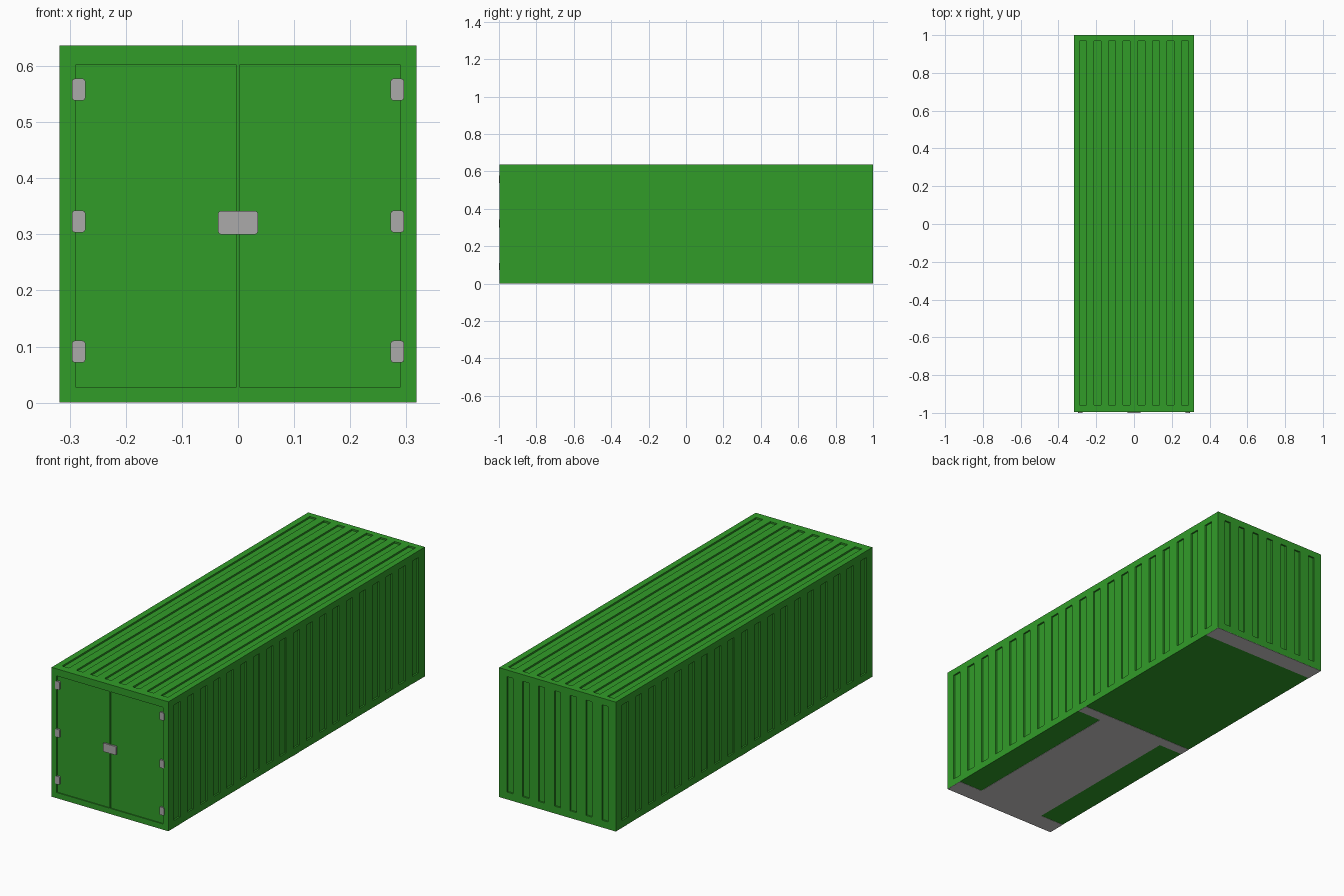
import bpy, bmesh
from mathutils import Vector

if "Cube" in bpy.data.objects:
    bpy.data.objects.remove(bpy.data.objects["Cube"])


def material(name, rgb):
    m = bpy.data.materials.new(name)
    m.diffuse_color = (*rgb, 1)
    m.use_nodes = True
    m.node_tree.nodes["Principled BSDF"].inputs["Base Color"].default_value = m.diffuse_color
    return m


GREEN = material("container green", (0.031, 0.335, 0.022))
STEEL = material("steel grey", (0.41, 0.40, 0.40))
FLOOR = material("underside grey", (0.62, 0.60, 0.60))


def boxes(name, spans, mat, round_off=0):
    """Boxes given as (x0, x1, y0, y1, z0, z1); round_off cuts the corners seen from the front."""
    bm = bmesh.new()
    for x0, x1, y0, y1, z0, z1 in spans:
        lo, hi = Vector((x0, y0, z0)), Vector((x1, y1, z1))
        vs = bmesh.ops.create_cube(bm, size=1)["verts"]
        bmesh.ops.scale(bm, vec=hi - lo, verts=vs)
        bmesh.ops.translate(bm, vec=(lo + hi) / 2, verts=vs)
    if round_off:
        along_y = [e for e in bm.edges if abs(e.verts[0].co.y - e.verts[1].co.y) > 1e-4]
        bmesh.ops.bevel(bm, geom=along_y, offset=round_off, segments=2,
                        profile=0.5, affect='EDGES')
    me = bpy.data.meshes.new(name)
    bm.to_mesh(me)
    bm.free()
    me.materials.append(mat)
    ob = bpy.data.objects.new(name, me)
    bpy.context.collection.objects.link(ob)
    return ob


W, FRONT, BACK, TOP = 0.318, -0.996, 1.0, 0.637
D, OUT = 0.008, 0.05      # recess depth, cutter overshoot
Z0, Z1 = 0.036, 0.604     # wall slot heights

# Main body
body = boxes("container_body", [(-W, W, FRONT, BACK, 0.001, TOP)], GREEN)

# Recesses for both sides, roof, back wall and the two doors
cuts = []
for i in range(19):
    y = (i - 9) * 0.103
    cuts.append((W - D, W + OUT, y - 0.024, y + 0.024, Z0, Z1))
    cuts.append((-W - OUT, -W + D, y - 0.024, y + 0.024, Z0, Z1))
for i in range(8):
    x = (i - 3.5) * 0.077
    cuts.append((x - 0.0185, x + 0.0185, -0.957, 0.97, TOP - D, TOP + OUT))
for i in range(7):
    x = (i - 3) * 0.0862
    cuts.append((x - 0.017, x + 0.017, BACK - D, BACK + OUT, Z0, Z1))
for x0, x1 in ((-0.29, -0.0025), (0.0025, 0.29)):
    cuts.append((x0, x1, FRONT - OUT, FRONT + 0.005, 0.028, 0.602))
cutter = boxes("recess_cutter", cuts, GREEN)
cutter.hide_render = True

mod = body.modifiers.new("recesses", 'BOOLEAN')
mod.operation, mod.solver, mod.object = 'DIFFERENCE', 'EXACT', cutter
bpy.context.view_layer.objects.active = body
bpy.ops.object.modifier_apply(modifier=mod.name)
bpy.data.objects.remove(cutter)


# Hinges and latch with rounded corners
def fitting(name, x, z, w, h):
    boxes(name, [(x - w / 2, x + w / 2, -1.0, -0.985, z - h / 2, z + h / 2)], STEEL, 0.005)


for x in (-0.284, 0.284):
    for z in (0.091, 0.323, 0.558):
        fitting("door_hinge", x, z, 0.024, 0.039)
fitting("door_latch", 0, 0.321, 0.071, 0.042)

# Grey underside: end and middle cross members plus the central front tunnel
for name, x, y0, y1 in (("front_cross_member", W, FRONT, -0.905),
                        ("tunnel_floor", 0.185, -0.905, -0.03),
                        ("middle_cross_member", W, -0.03, 0.025),
                        ("back_cross_member", W, 0.91, BACK)):
    boxes(name, [(-x, x, y0, y1, 0, 0.002)], FLOOR)
